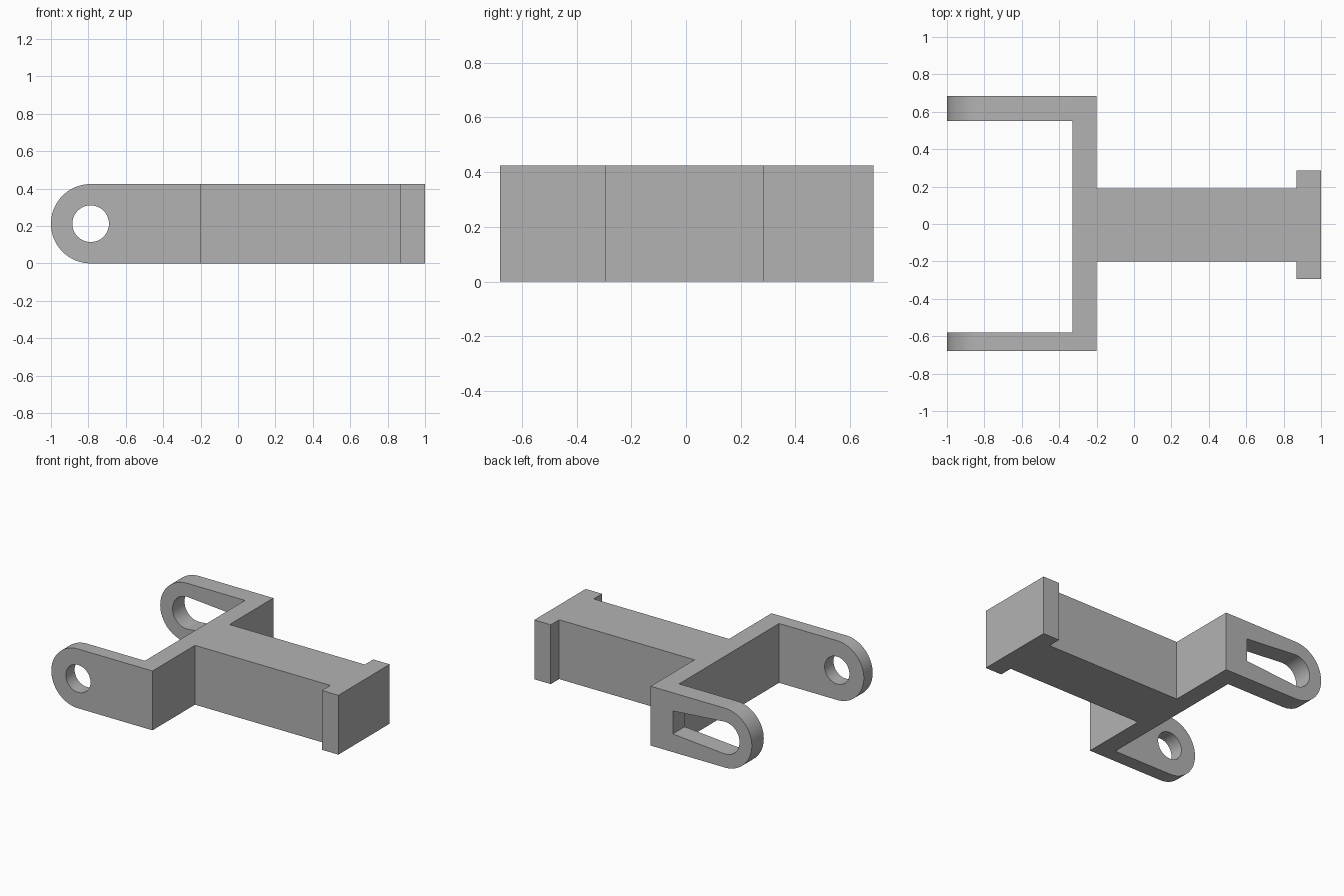
import bpy, bmesh
from math import cos, sin, pi, acos, atan2
from mathutils import Vector

cube = bpy.data.objects.get("Cube")
if cube:
    bpy.data.objects.remove(cube, do_unlink=True)

HEIGHT = 0.424
MID = HEIGHT / 2
PIVOT_X = -1 + MID          # centre of the rounded arm ends

grey = bpy.data.materials.new("plain grey")
grey.use_nodes = True
colour = (0.45, 0.45, 0.45, 1)
grey.diffuse_color = colour
grey.node_tree.nodes["Principled BSDF"].inputs["Base Color"].default_value = colour


def prism(name, points, direction):
    """Extrude a closed outline of 3D points along a direction."""
    bm = bmesh.new()
    face = bm.faces.new([bm.verts.new(p) for p in points])
    ext = bmesh.ops.extrude_face_region(bm, geom=[face])
    moved = [v for v in ext["geom"] if isinstance(v, bmesh.types.BMVert)]
    bmesh.ops.translate(bm, verts=moved, vec=Vector(direction))
    bmesh.ops.recalc_face_normals(bm, faces=bm.faces)
    mesh = bpy.data.meshes.new(name)
    bm.to_mesh(mesh)
    bm.free()
    mesh.materials.append(grey)
    obj = bpy.data.objects.new(name, mesh)
    bpy.context.collection.objects.link(obj)
    return obj


def arc(radius, start, end, steps):
    """Points of an arc about the pivot, in the side (x, z) plane."""
    angles = [start + (end - start) * i / steps for i in range(steps + 1)]
    return [(PIVOT_X + radius * cos(a), MID + radius * sin(a)) for a in angles]


def side_prism(name, profile, y0, y1):
    return prism(name, [(x, y0, z) for x, z in profile], (0, y1 - y0, 0))


def cut(body, cutter, operation):
    cutter.hide_render = True
    mod = body.modifiers.new(cutter.name, "BOOLEAN")
    mod.operation = operation
    mod.solver = "EXACT"
    mod.object = cutter
    bpy.context.view_layer.objects.active = body
    bpy.ops.object.modifier_apply(modifier=mod.name)
    bpy.data.objects.remove(cutter, do_unlink=True)


# Fork, shank and end flange as one plan outline
plan = [(-1, -0.68), (-0.2, -0.68), (-0.2, -0.2), (0.87, -0.2),
        (0.87, -0.295), (1, -0.295), (1, 0.285), (0.87, 0.285),
        (0.87, 0.19), (-0.2, 0.19), (-0.2, 0.685), (-1, 0.685),
        (-1, 0.55), (-0.33, 0.55), (-0.33, -0.58), (-1, -0.58)]
body = prism("fork_bracket", [(x, y, 0) for x, y in plan], (0, 0, HEIGHT))

# Round off the arm ends
envelope = arc(MID, pi / 2, 3 * pi / 2, 48) + [(1.2, 0), (1.2, HEIGHT)]
cut(body, side_prism("end_rounding", envelope, -1, 1), "INTERSECT")

# Round hole in the front arm
hole = arc(0.098, 0, 2 * pi, 48)[:-1]
cut(body, side_prism("pin_hole", hole, -0.8, -0.45), "DIFFERENCE")

# Tapered slot in the back arm, its sides tangent to the round end
slot_radius, slot_x, slot_half = 0.115, -0.375, 0.082
reach = Vector((slot_x - PIVOT_X, slot_half))
tangent = atan2(reach.y, reach.x) + acos(slot_radius / reach.length)
slot = arc(slot_radius, tangent, 2 * pi - tangent, 40)
slot += [(slot_x, MID - slot_half), (slot_x, MID + slot_half)]
cut(body, side_prism("tapered_slot", slot, 0.45, 0.8), "DIFFERENCE")

# Smooth the curved surfaces, keep the corners sharp
bpy.ops.object.select_all(action="DESELECT")
body.select_set(True)
bpy.context.view_layer.objects.active = body
bpy.ops.object.shade_smooth_by_angle(angle=pi / 6)
